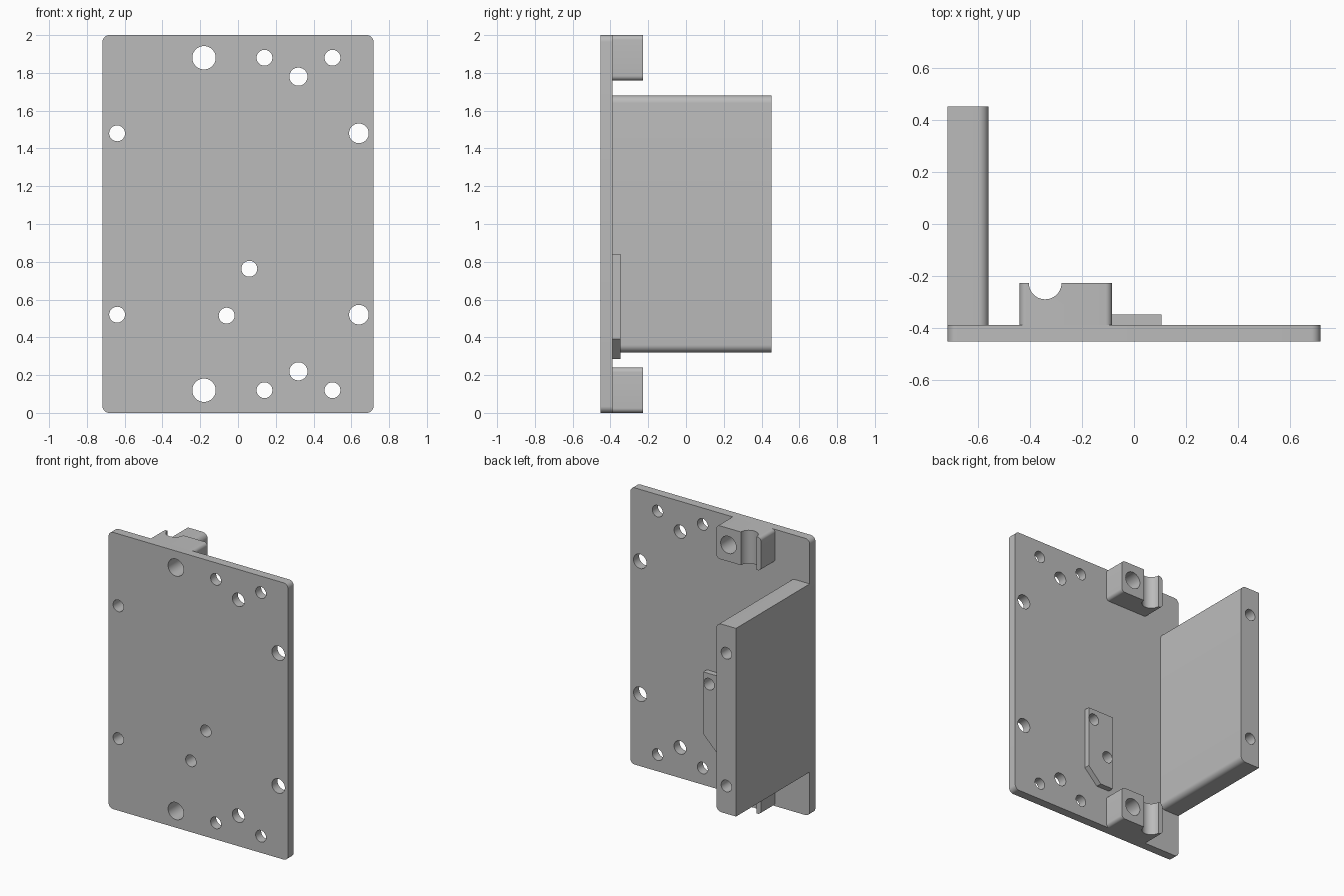
import bpy, bmesh
from math import sin, cos, pi, radians

if "Cube" in bpy.data.objects:
    bpy.data.objects.remove(bpy.data.objects["Cube"])

grey = bpy.data.materials.new("plain grey")
grey.use_nodes = True
GREY = (0.5, 0.5, 0.5, 1)
grey.diffuse_color = GREY
grey.node_tree.nodes["Principled BSDF"].inputs["Base Color"].default_value = GREY

FRONT, FACE, BACK = -0.453, -0.389, 0.453
HALF = 0.717


def extrude(name, outline, y0, y1):
    """Extrude an (x, z) outline from y0 to y1."""
    bm = bmesh.new()
    face = bm.faces.new([bm.verts.new((x, y0, z)) for x, z in outline])
    moved = bmesh.ops.extrude_face_region(bm, geom=[face])["geom"]
    verts = [v for v in moved if isinstance(v, bmesh.types.BMVert)]
    bmesh.ops.translate(bm, verts=verts, vec=(0, y1 - y0, 0))
    bmesh.ops.recalc_face_normals(bm, faces=bm.faces)
    mesh = bpy.data.meshes.new(name)
    bm.to_mesh(mesh)
    bm.free()
    mesh.materials.append(grey)
    obj = bpy.data.objects.new(name, mesh)
    bpy.context.collection.objects.link(obj)
    return obj


def rounded(x0, x1, z0, z1, r, left=True):
    """Rectangle outline with round corners; left=False keeps the x0 side sharp."""
    points = []
    corners = ((x1, z1, 0), (x0, z1, 1), (x0, z0, 2), (x1, z0, 3))
    for x, z, quarter in corners:
        if x == x0 and not left:
            points.append((x, z))
            continue
        cx = x - r if x == x1 else x + r
        cz = z - r if z == z1 else z + r
        for i in range(9):
            a = (quarter + i / 8) * pi / 2
            points.append((cx + r * cos(a), cz + r * sin(a)))
    return points


def cut(obj, cylinders):
    """Drill (centre, radius, length, axis) cylinders out of a part."""
    bm = bmesh.new()
    for centre, radius, length, axis in cylinders:
        new = bmesh.ops.create_cone(bm, cap_ends=True, segments=40, radius1=radius,
                                    radius2=radius, depth=length)["verts"]
        if axis == "y":
            for v in new:
                v.co.y, v.co.z = -v.co.z, v.co.y
        bmesh.ops.translate(bm, verts=new, vec=centre)
    mesh = bpy.data.meshes.new("hole_cutter")
    bm.to_mesh(mesh)
    bm.free()
    mesh.materials.append(grey)
    cutter = bpy.data.objects.new("hole_cutter", mesh)
    cutter.hide_render = True
    bpy.context.collection.objects.link(cutter)
    mod = obj.modifiers.new("holes", "BOOLEAN")
    mod.operation, mod.solver, mod.object = "DIFFERENCE", "EXACT", cutter
    bpy.context.view_layer.objects.active = obj
    bpy.ops.object.modifier_apply(modifier=mod.name)
    bpy.data.objects.remove(cutter)


def drill(x, z, r):
    return ((x, 0, z), r, 3, "y")


# Hole layout: the outer rows repeat about mid height
mirrored = [(-0.18, 0.12, 0.062), (0.14, 0.12, 0.042), (0.5, 0.12, 0.042),
            (0.32, 0.22, 0.048), (0.64, 0.52, 0.052), (-0.64, 0.52, 0.042)]
holes = [drill(x, z, r) for x, z, r in mirrored]
holes += [drill(x, 2 - z, r) for x, z, r in mirrored]
boss_holes = [drill(0.06, 0.763, 0.042), drill(-0.06, 0.515, 0.042)]

# Mounting plate
plate = extrude("mounting_plate", rounded(-HALF, HALF, 0, 2, 0.035), FRONT, FACE)
cut(plate, holes + boss_holes)

# Side wall with lengthwise holes
wall = extrude("side_wall", rounded(-HALF, -0.56, 0.32, 1.68, 0.04, False), FACE, BACK)
cut(wall, [drill(-0.64, z, 0.042) for z in (0.52, 1.48)])

# Grooved rod blocks
blocks = []
for name, z in (("lower_rod_block", 0), ("upper_rod_block", 1.76)):
    block = extrude(name, rounded(-0.44, -0.085, z, z + 0.24, 0.025), FACE, -0.227)
    cut(block, [drill(-0.18, z + 0.12, 0.062),
                ((-0.342, -0.227, z + 0.12), 0.063, 1, "z")])
    blocks.append(block)

# Thin boss with one bevelled corner
boss = extrude("thin_boss", [(-0.105, 0.285), (0, 0.285), (0.105, 0.39),
                             (0.105, 0.84), (-0.105, 0.84)], FACE, -0.348)
cut(boss, boss_holes)

# Smooth the rounds, keep the edges sharp
bpy.ops.object.select_all(action="DESELECT")
for obj in [plate, wall, boss] + blocks:
    obj.select_set(True)
bpy.context.view_layer.objects.active = plate
bpy.ops.object.shade_smooth_by_angle(angle=radians(30))
